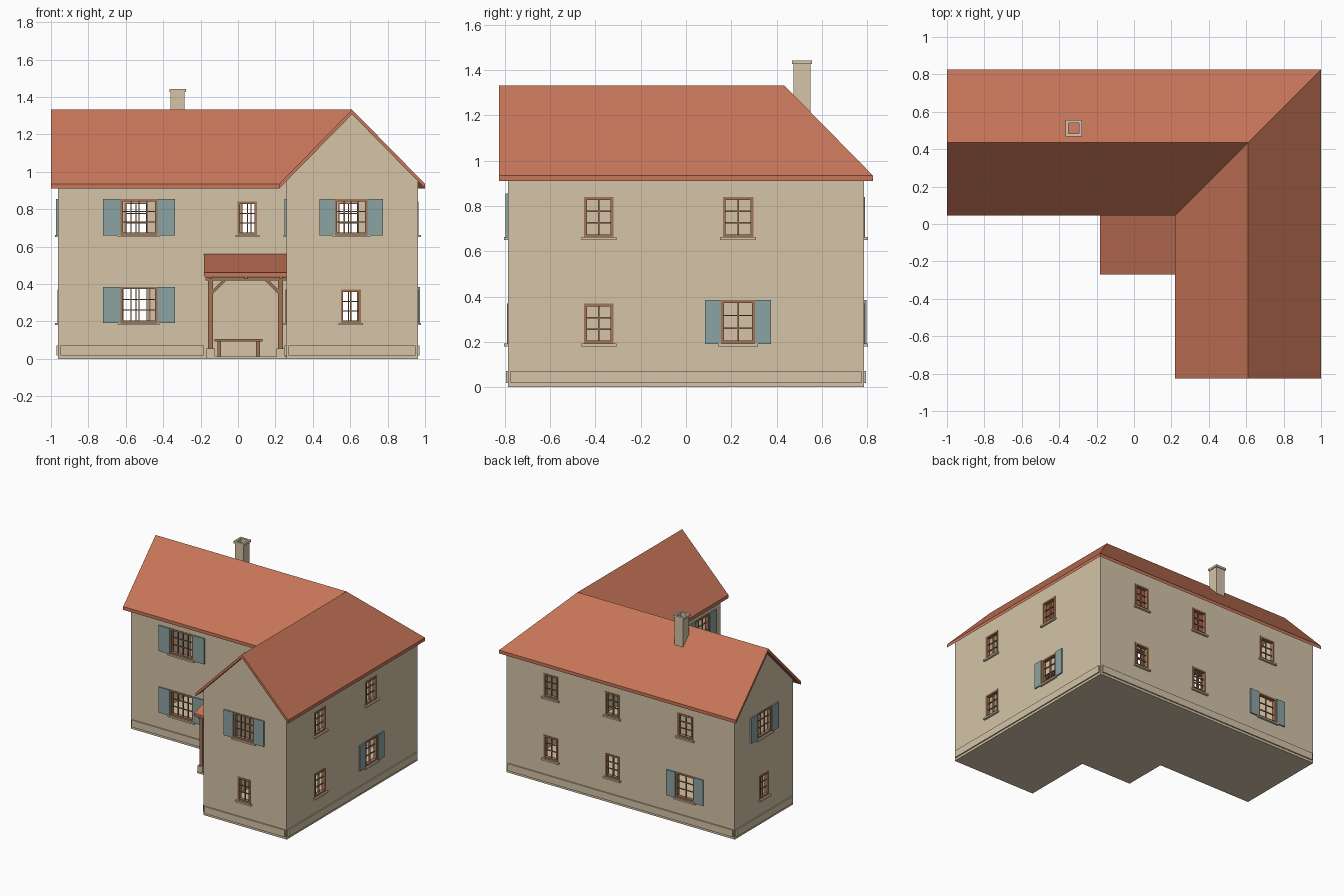
import bpy
import bmesh
from math import atan2, hypot
from mathutils import Matrix, Vector

if "Cube" in bpy.data.objects:
    bpy.data.objects.remove(bpy.data.objects["Cube"], do_unlink=True)


def material(name, rgb):
    mat = bpy.data.materials.new(name)
    mat.use_nodes = True
    mat.diffuse_color = (*rgb, 1)
    mat.node_tree.nodes["Principled BSDF"].inputs["Base Color"].default_value = (*rgb, 1)
    return mat


PLASTER = material("beige plaster", (0.66, 0.55, 0.39))
TILE = material("terracotta tile", (0.57, 0.18, 0.10))
WOOD = material("brown wood", (0.36, 0.175, 0.09))
PAINT = material("teal paint", (0.26, 0.37, 0.36))


def finish(name, bm, mat):
    bmesh.ops.recalc_face_normals(bm, faces=bm.faces)
    mesh = bpy.data.meshes.new(name)
    bm.to_mesh(mesh)
    bm.free()
    mesh.materials.append(mat)
    obj = bpy.data.objects.new(name, mesh)
    bpy.context.scene.collection.objects.link(obj)
    return obj


def box(bm, x, y, z):
    """Box between pairs of limits on each axis."""
    mid = Vector([(a + b) / 2 for a, b in (x, y, z)])
    size = [abs(b - a) for a, b in (x, y, z)]
    bmesh.ops.create_cube(bm, size=1, matrix=Matrix.Translation(mid) @ Matrix.Diagonal((*size, 1)))


def strut(bm, a, b, width):
    """Square bar running between two points in an x-z plane."""
    a, b = Vector(a), Vector(b)
    d = b - a
    turn = Matrix.Rotation(-atan2(d.z, hypot(d.x, d.y)) if d.x >= 0 else atan2(d.z, -d.x), 4, 'Y')
    bmesh.ops.create_cube(bm, size=1, matrix=Matrix.Translation((a + b) / 2) @ turn
                          @ Matrix.Diagonal((d.length, width, width, 1)))


# House outline: an L of two equal wings
X, Y, HALF = 1.0, 0.825, 0.39
EAVE, RIDGE, THICK = 0.935, 1.332, 0.025
SLOPE = (RIDGE - EAVE) / HALF
INSET, WALL = 0.038, 0.03


def l_solid(name, inset, lift, bottom, mat):
    """Solid with the roof's shape on top; bottom maps a top height to a low one."""
    x, y, low = X - inset, Y - inset, EAVE + SLOPE * inset + lift
    inner_x, inner_y = X - 2 * HALF + inset, Y - 2 * HALF + inset
    top = RIDGE + lift
    pts = [(-x, y, low), (x, y, low), (x, -y, low), (inner_x, -y, low),
           (inner_x, inner_y, low), (-x, inner_y, low),
           (-x, Y - HALF, top), (X - HALF, Y - HALF, top), (X - HALF, -y, top)]
    bm = bmesh.new()
    up = [bm.verts.new(p) for p in pts]
    down = [bm.verts.new((p[0], p[1], bottom(p[2]))) for p in pts]
    for face in ((0, 6, 7, 1), (5, 4, 7, 6), (2, 1, 7, 8), (3, 8, 7, 4)):
        bm.faces.new([up[i] for i in face])
        bm.faces.new([down[i] for i in reversed(face)])
    rim = (0, 6, 5, 4, 3, 8, 2, 1)
    for a, b in zip(rim, rim[1:] + rim[:1]):
        bm.faces.new((up[a], up[b], down[b], down[a]))
    return finish(name, bm, mat)


l_solid("main_roof", 0, 0, lambda z: z - THICK, TILE)
walls = l_solid("house_walls", INSET, -THICK, lambda z: 0, PLASTER)
hollow = l_solid("room_cutter", INSET + WALL, 0.1, lambda z: 0.02, PLASTER)

# Facades: (axis of the outward normal, wall position, outward sign)
XE, YN = X - INSET, Y - INSET
XI, YI = X - 2 * HALF + INSET, Y - 2 * HALF + INSET
FRONT_WEST, FRONT_EAST = ("y", YI, -1), ("y", -YN, -1)
BACK, EAST = ("y", YN, 1), ("x", XE, 1)
WEST, INNER_WEST = ("x", -XE, -1), ("x", XI, -1)


def wall_box(bm, side, u, v, z):
    """Box on a facade: u runs along the wall, v outward."""
    axis, pos, sign = side
    depth = sorted(pos + sign * d for d in v)
    if axis == "y":
        box(bm, u, depth, z)
    else:
        box(bm, depth, u, z)


openings, frames, sills, shutters = (bmesh.new() for _ in range(4))


def window(side, u, width, upper, shuttered=False, columns=2):
    z0 = 0.662 if upper else 0.192
    z1 = z0 + (0.193 if shuttered else 0.178)
    a, b = u - width / 2, u + width / 2
    edge, bar, depth = 0.013, 0.003, (-0.025, 0.004)
    wall_box(openings, side, (a + .004, b - .004), (-0.06, 0.05), (z0 + .004, z1 - .004))
    for pair in ((a, a + edge), (b - edge, b)):
        wall_box(frames, side, pair, depth, (z0, z1))
    for pair in ((z0, z0 + edge), (z1 - edge, z1)):
        wall_box(frames, side, (a + edge, b - edge), depth, pair)
    for i in range(1, columns):
        m = a + edge + (width - 2 * edge) * i / columns
        wall_box(frames, side, (m - bar, m + bar), (-0.018, -0.008), (z0 + edge, z1 - edge))
    for i in (1, 2):
        m = z0 + edge + (z1 - z0 - 2 * edge) * i / 3
        wall_box(frames, side, (a + edge, b - edge), (-0.017, -0.009), (m - bar, m + bar))
    wall_box(sills, side, (a - 0.012, b + 0.012), (-0.02, 0.016), (z0 - 0.012, z0))
    if shuttered:
        leaf = width / 2 - 0.005
        for pair in ((a - leaf, a), (b, b + leaf)):
            wall_box(shutters, side, pair, (0, 0.01), (z0 - 0.002, z1))


for upper in (True, False):
    window(FRONT_WEST, -0.53, 0.197, upper, True, 4)
    window(EAST, -0.385, 0.13, upper)
    window(EAST, 0.23, 0.15 if not upper else 0.135, upper, not upper)
    window(BACK, 0.59, 0.12, upper)
    window(BACK, 0.07, 0.12, upper)
    window(BACK, -0.545, 0.13 if upper else 0.16, upper, not upper)
    window(WEST, Y - HALF, 0.17 if upper else 0.11, upper, upper, 3 if upper else 2)
    window(INNER_WEST, -0.56, 0.17 if upper else 0.11, upper, upper, 3 if upper else 2)
window(FRONT_WEST, 0.05, 0.105, True)
window(FRONT_EAST, 0.605, 0.175, True, True, 4)
window(FRONT_EAST, 0.603, 0.107, False)

finish("window_frames", frames, WOOD)
finish("window_sills", sills, PLASTER)
finish("shutters", shutters, PAINT)

# Hollow the house and cut the window openings
bpy.context.view_layer.objects.active = walls
for cutter in (hollow, finish("opening_cutter", openings, PLASTER)):
    cutter.hide_render = True
    mod = walls.modifiers.new("cut", "BOOLEAN")
    mod.operation, mod.solver, mod.object = "DIFFERENCE", "EXACT", cutter
    bpy.ops.object.modifier_apply(modifier=mod.name)
    bpy.data.objects.remove(cutter, do_unlink=True)

# Low plinth band along each wall
bm = bmesh.new()
for side, a, b in ((FRONT_WEST, -XE, -0.17), (FRONT_EAST, XI, XE), (BACK, -XE, XE),
                   (EAST, -YN, YN), (WEST, YI, YN), (INNER_WEST, -YN, -0.25)):
    wall_box(bm, side, (a + 0.012, b - 0.012), (-0.005, 0.009), (0.018, 0.072))
finish("plinth", bm, PLASTER)

# Chimney: open flue with a rim
bm = bmesh.new()
CX, CY = -0.323, 0.512


def flue(outer, inner, z):
    for s in (-1, 1):
        box(bm, (CX + s * inner, CX + s * outer), (CY - outer, CY + outer), z)
        box(bm, (CX - inner, CX + inner), (CY + s * inner, CY + s * outer), z)


flue(0.037, 0.028, (1.19, 1.426))
flue(0.044, 0.028, (1.426, 1.442))
finish("chimney", bm, PLASTER)

# Porch floor and post bases
PX, PY, POSTS = -0.17, -0.25, (-0.147, 0.228)
bm = bmesh.new()
box(bm, (PX, XI), (PY, YI), (0, 0.012))
finish("porch_floor", bm, PLASTER)
bm = bmesh.new()
for x in POSTS:
    box(bm, (x - 0.023, x + 0.023), (-0.248, -0.202), (0.012, 0.056))
finish("post_bases", bm, PLASTER)

# Porch lean-to roof
bm = bmesh.new()
ends = [[bm.verts.new((x, y, z)) for y, z in
         ((-0.27, 0.44), (-0.27, 0.46), (YI, 0.56), (YI, 0.54))] for x in (-0.183, XI)]
bm.faces.new(ends[0])
bm.faces.new(ends[1])
for i in range(4):
    j = (i + 1) % 4
    bm.faces.new((ends[0][i], ends[0][j], ends[1][j], ends[1][i]))
finish("porch_roof", bm, TILE)

# Porch timber: posts, beam, rafters and braces
bm = bmesh.new()
for x, inward in zip(POSTS, (1, -1)):
    box(bm, (x - 0.013, x + 0.013), (-0.238, -0.212), (0.056, 0.42))
    strut(bm, (x, -0.225, 0.345), (x + inward * 0.075, -0.225, 0.42), 0.016)
box(bm, (-0.175, XI), (-0.239, -0.211), (0.418, 0.438))
rise = (0.54 - 0.44) / (YI + 0.27)
for x in (POSTS[0], sum(POSTS) / 2, POSTS[1]):
    shear = Matrix.Identity(4)
    shear[2][1] = rise
    beam = bmesh.new()
    box(beam, (x - 0.009, x + 0.009), (-0.262, YI), (0.425 + 0.27 * rise, 0.44 + 0.27 * rise))
    beam.transform(shear)
    part = bpy.data.meshes.new("rafter")
    beam.to_mesh(part)
    beam.free()
    bm.from_mesh(part)
    bpy.data.meshes.remove(part)
finish("porch_timber", bm, WOOD)

# Bench against the wall
bm = bmesh.new()
box(bm, (-0.125, 0.132), (-0.005, 0.078), (0.092, 0.106))
for x in (-0.1, 0.107):
    box(bm, (x - 0.01, x + 0.01), (0.005, 0.068), (0.012, 0.092))
finish("bench", bm, WOOD)
